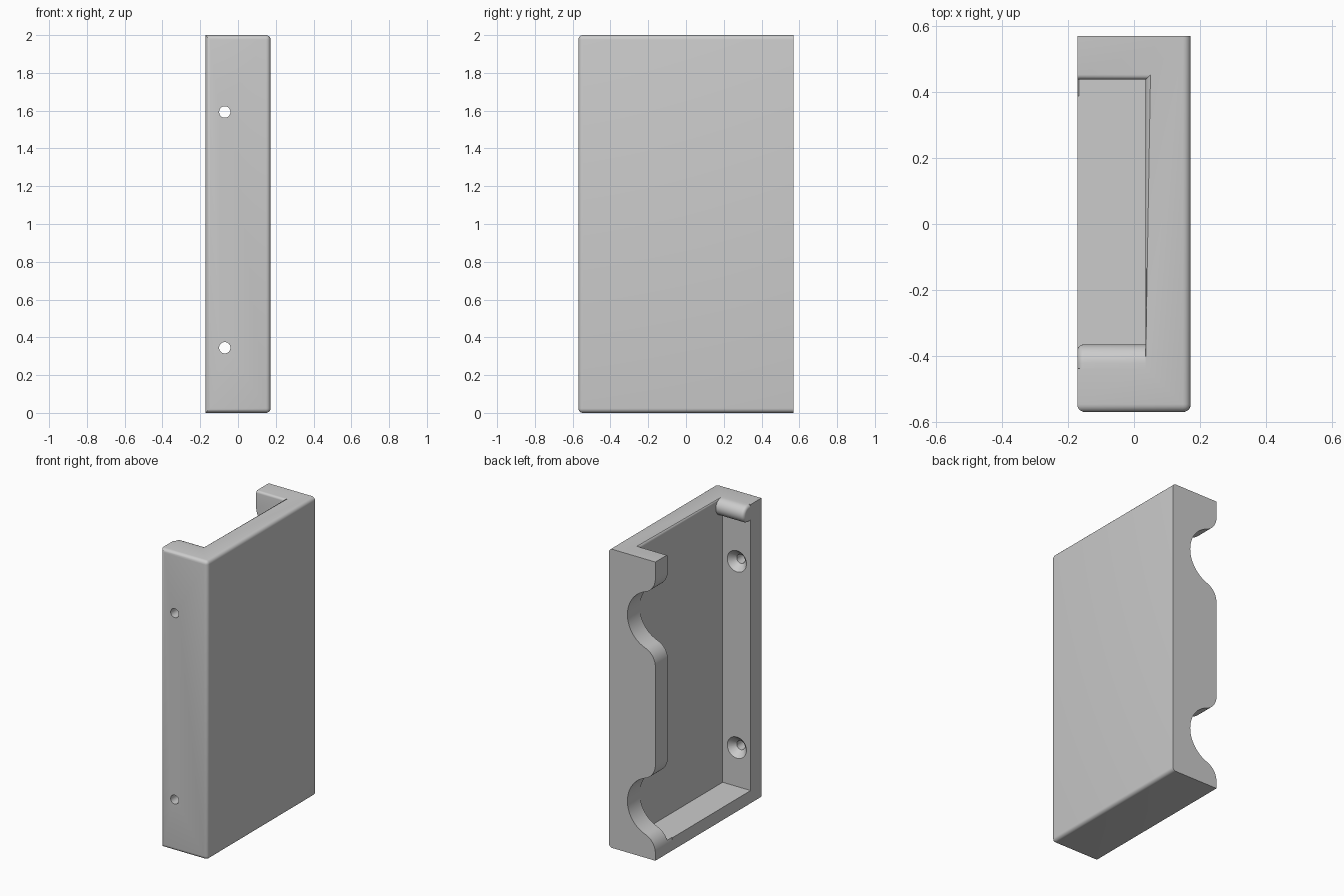
import bpy, bmesh, math
from mathutils import Matrix, Vector

if "Cube" in bpy.data.objects:
    bpy.data.objects.remove(bpy.data.objects["Cube"], do_unlink=True)

HX, HY, TOP = 0.172, 0.57, 2.0       # outer half sizes and height
PLATE, WALL, FLOOR = 0.035, 0.438, 0.085  # cavity limits in x, y and z
HOLES = (0.345, 1.593)               # heights of the screw holes
HOLE_X = -0.07

grey = bpy.data.materials.new("matte grey")
grey.use_nodes = True
grey.diffuse_color = (0.6, 0.6, 0.6, 1)
grey.node_tree.nodes["Principled BSDF"].inputs["Base Color"].default_value = (0.6, 0.6, 0.6, 1)


def make(name, bm):
    bmesh.ops.recalc_face_normals(bm, faces=bm.faces[:])
    mesh = bpy.data.meshes.new(name)
    bm.to_mesh(mesh)
    bm.free()
    mesh.materials.append(grey)
    obj = bpy.data.objects.new(name, mesh)
    bpy.context.collection.objects.link(obj)
    return obj


def box(name, lo, hi):
    bm = bmesh.new()
    lo, hi = Vector(lo), Vector(hi)
    bmesh.ops.create_cube(bm, size=1)
    for v in bm.verts:
        v.co = (lo + hi) / 2 + v.co * (hi - lo)
    return make(name, bm)


def prism(name, points, direction):
    bm = bmesh.new()
    face = bm.faces.new([bm.verts.new(p) for p in points])
    new = bmesh.ops.extrude_face_region(bm, geom=[face])["geom"]
    bmesh.ops.translate(bm, vec=direction, verts=[g for g in new if isinstance(g, bmesh.types.BMVert)])
    return make(name, bm)


def cylinder(name, y0, y1, r0, r1, z):
    bm = bmesh.new()
    bmesh.ops.create_cone(bm, cap_ends=True, segments=32, radius1=r0, radius2=r1, depth=y1 - y0)
    bm.transform(Matrix.Translation((HOLE_X, (y0 + y1) / 2, z)) @ Matrix.Rotation(-math.pi / 2, 4, 'X'))
    return make(name, bm)


def activate(obj):
    bpy.ops.object.select_all(action='DESELECT')
    obj.select_set(True)
    bpy.context.view_layer.objects.active = obj


def cut(obj, cutter):
    mod = obj.modifiers.new("cut", 'BOOLEAN')
    mod.operation, mod.solver, mod.object = 'DIFFERENCE', 'EXACT', cutter
    cutter.hide_render = True
    activate(obj)
    bpy.ops.object.modifier_apply(modifier=mod.name)
    bpy.data.objects.remove(cutter, do_unlink=True)


def round_edges(obj, rule, radius):
    bm = bmesh.new()
    bm.from_mesh(obj.data)
    edges = [e for e in bm.edges if rule(e.verts[0].co, e.verts[1].co)]
    bmesh.ops.bevel(bm, geom=edges, offset=radius, segments=5, profile=0.5, affect='EDGES', clamp_overlap=True)
    bm.to_mesh(obj.data)
    bm.free()


def near(a, b):
    return abs(a - b) < 1e-4


def on_outer(a, b):
    front = near(a.y, -HY) and near(b.y, -HY)
    side = near(a.x, HX) and near(b.x, HX) and near(a.z, b.z)
    return front or side


def on_rim(a, b):
    if not (near(a.z, TOP) and near(b.z, TOP)):
        return False
    return (near(a.x, PLATE) and near(b.x, PLATE)) or (near(a.y, WALL) and near(b.y, WALL))


# Outer shell with rounded front and side edges, hollowed from the open side and top
shell = box("bracket_shell", (-HX, -HY, 0), (HX, HY, TOP))
round_edges(shell, on_outer, 0.024)
cut(shell, box("cavity", (-1, -WALL, FLOOR), (PLATE, WALL, 3)))
round_edges(shell, on_rim, 0.015)

# S-curved access notches in the rear wall
R, r = 0.2, 0.115
cx = PLATE - R
fx, fz = -HX + r, 0.295
tilt = math.atan2(fz, fx - cx)
for z in HOLES:
    half = []
    for i in range(17):              # concave bottom of the notch
        a = tilt * i / 16
        half.append((cx + R * math.cos(a), R * math.sin(a)))
    for i in range(1, 11):           # convex shoulder out to the open side
        a = math.pi + tilt + (math.pi - math.pi - tilt) * i / 10
        half.append((fx + r * math.cos(a), fz + r * math.sin(a)))
    half.append((-0.4, fz))
    outline = [(x, -h) for x, h in reversed(half[1:])] + half
    cut(shell, prism("notch", [(x, WALL - 0.05, z + h) for x, h in outline], (0, 0.4, 0)))

# Countersunk screw holes through the front wall
for z in HOLES:
    cut(shell, cylinder("bore", -0.7, -0.3, 0.03, 0.03, z))
    cut(shell, cylinder("countersink", -WALL - 0.042, -WALL + 0.005, 0.03, 0.076, z))

# Rounded lip along the top of the front wall
rad, mid = 0.057, TOP - 0.057
lip_y = -0.365 - rad
section = [(-WALL - 0.002, TOP)]
for i in range(17):
    a = math.pi / 2 - math.pi * i / 16
    section.append((lip_y + rad * math.cos(a), mid + rad * math.sin(a)))
section.append((-WALL - 0.002, mid - rad))
lip = prism("top_lip", [(-HX, y, z) for y, z in section], (HX + PLATE + 0.003, 0, 0))
round_edges(lip, lambda a, b: near(a.x, -HX) and near(b.x, -HX) and max(a.y, b.y) > -WALL + 0.001, 0.02)

for part in (shell, lip):
    activate(part)
    bpy.ops.object.shade_smooth_by_angle(angle=math.radians(30))
